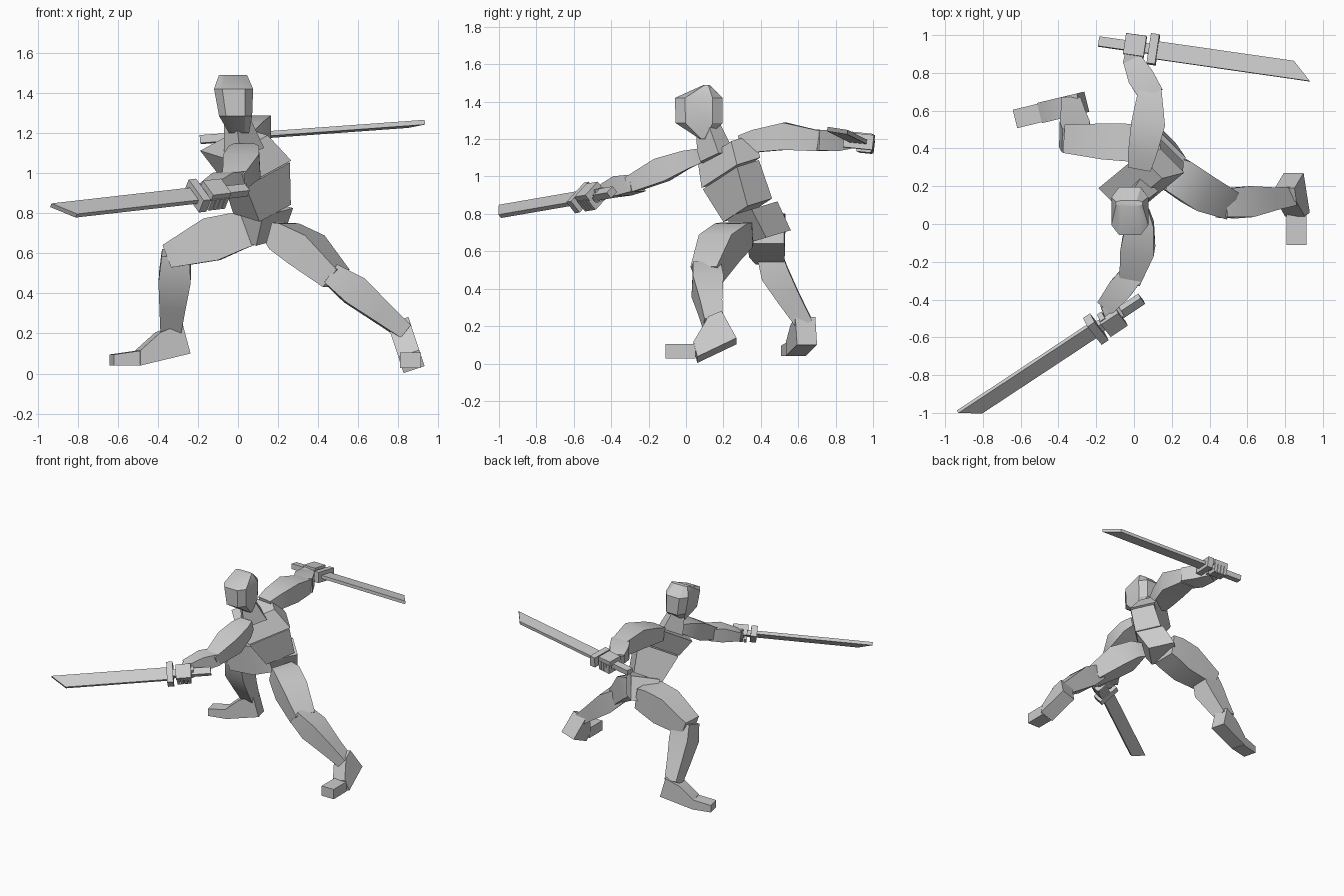
import bpy, bmesh, math
from mathutils import Vector as V

if "Cube" in bpy.data.objects:
    bpy.data.objects.remove(bpy.data.objects["Cube"])

grey = bpy.data.materials.new("plain_grey")
grey.use_nodes = True
grey.diffuse_color = (0.6, 0.6, 0.6, 1)
for node in grey.node_tree.nodes:
    if node.type == 'BSDF_PRINCIPLED':
        node.inputs["Base Color"].default_value = grey.diffuse_color
parts = []


def loft(name, stations, up, tangent=None, corner=0.0):
    """Skin rectangular rings; a station is centre x, y, z, width, height."""
    bm = bmesh.new()
    rings = []
    mids = [V(s[:3]) for s in stations]
    for i, s in enumerate(stations):
        t = V(tangent) if tangent else mids[min(i + 1, len(mids) - 1)] - mids[max(i - 1, 0)]
        t.normalize()
        side = t.cross(V(up)).normalized()
        top = side.cross(t)
        k = 1 - corner
        if corner:
            shape = [(1, -k), (1, k), (k, 1), (-k, 1), (-1, k), (-1, -k), (-k, -1), (k, -1)]
        else:
            shape = [(1, -1), (1, 1), (-1, 1), (-1, -1)]
        rings.append([bm.verts.new(mids[i] + side * a * s[3] / 2 + top * b * s[4] / 2)
                      for a, b in shape])
    for lower, upper in zip(rings, rings[1:]):
        for j in range(len(lower)):
            m = (j + 1) % len(lower)
            bm.faces.new((lower[j], lower[m], upper[m], upper[j]))
    bm.faces.new(rings[0])
    bm.faces.new(rings[-1])
    finish(name, bm)


def slab(name, profile, origin, u, v, n, width):
    """Extrude a flat profile drawn on the axes u, v by a width along n."""
    bm = bmesh.new()
    origin, u, v, n = V(origin), V(u), V(v), V(n).normalized()
    sides = [[bm.verts.new(origin + u * a + v * b + n * s * width / 2) for a, b in profile]
             for s in (-1, 1)]
    for j in range(len(profile)):
        m = (j + 1) % len(profile)
        bm.faces.new((sides[0][j], sides[0][m], sides[1][m], sides[1][j]))
    for ring in sides:
        bm.faces.new(ring)
    finish(name, bm)


def finish(name, bm):
    bmesh.ops.recalc_face_normals(bm, faces=bm.faces[:])
    mesh = bpy.data.meshes.new(name)
    bm.to_mesh(mesh)
    bm.free()
    mesh.materials.append(grey)
    ob = bpy.data.objects.new(name, mesh)
    bpy.context.collection.objects.link(ob)
    parts.append(ob)


def rect(a0, a1, b0, b1):
    return [(a0, b0), (a1, b0), (a1, b1), (a0, b1)]


def sword_and_fist(side, guard, d, e, blade_len):
    """Sword along d with its long edge towards e, held from above by a fist."""
    d = V(d).normalized()
    e = V(e)
    e = (e - d * e.dot(d)).normalized()
    n = d.cross(e)
    # Blade, guard and grip
    slab(side + "_blade", [(0, -.045), (blade_len - .1, -.045), (blade_len, .05), (0, .05)],
         guard, d, e, n, .024)
    slab(side + "_guard", rect(-.02, .025, -.08, .08), guard, d, e, n, .08)
    slab(side + "_grip", rect(-.29, 0, -.026, .026), guard, d, e, n, .04)
    # Palm, curled fingers and thumb
    slab(side + "_palm", rect(-.15, -.04, -.06, .05), V(guard) - n * .03, d, e, n, .04)
    for i in range(4):
        at = -.055 - i * .026
        slab(side + "_finger", rect(at - .011, at + .011, -.064, -.036),
             V(guard) + n * .015, d, e, n, .07)
        slab(side + "_fingertip", rect(at - .011, at + .011, -.055, .015),
             V(guard) + n * .038, d, e, n, .028)
    slab(side + "_thumb", rect(-.075, -.045, .03, .055), guard, d, e, n, .06)


# Head and neck
loft("head", [(.005, .09, 1.2, .1, .03), (-.012, .07, 1.285, .165, .25),
              (-.022, .068, 1.42, .195, .255), (-.025, .11, 1.49, .14, .03)],
     (0, 1, 0), (0, 0, 1), .42)
loft("neck", [(.03, .16, 1.1, .12, .17), (-.005, .12, 1.26, .09, .1)], (1, 1, 0))

# Torso
spine = (-.14, -.42, .9)
loft("chest", [(.09, .24, 1.02, .18, .32), (-.02, .215, 1.15, .18, .3)], (1, 1, 0), spine)
loft("belly", [(.12, .33, .82, .19, .22), (.09, .24, 1.01, .17, .31)], (1, 1, 0), spine)
loft("pelvis", [(.09, .435, .675, .19, .18), (.13, .35, .825, .2, .21)],
     (1, 1, 0), (0, -.3, 1))

# Left leg
loft("left_thigh", [(.18, .27, .7, .18, .11), (.23, .255, .685, .2, .14),
                    (.34, .18, .62, .2, .17), (.49, .11, .475, .155, .115)], (0, 0, 1))
loft("left_shin", [(.46, .11, .5, .15, .11), (.58, .115, .415, .165, .15),
                   (.72, .13, .3, .12, .11), (.83, .145, .21, .1, .08)], (0, 0, 1))
slab("left_foot", [(.06, .02), (.27, .12), (.19, .265), (.12, .235), (.04, .1)],
     (.885, 0, 0), (0, 1, 0), (-.33, 0, 1), (.95, 0, .31), .11)
slab("left_toe", rect(-.11, .05, .028, .105), (.86, 0, 0), (0, 1, 0), (0, 0, 1), (1, 0, 0), .105)

# Right leg
loft("right_thigh", [(.07, .43, .72, .19, .16), (0, .43, .71, .2, .19),
                     (-.13, .435, .67, .19, .22), (-.35, .45, .585, .15, .12)], (0, 0, 1))
loft("right_shin", [(-.31, .44, .6, .14, .13), (-.315, .475, .48, .16, .15),
                    (-.325, .55, .35, .13, .12), (-.335, .635, .21, .1, .09)], (0, 1, 0))
heel = (-.26, .645, 0)
along, across = (1, .24, 0), (-.24, .97, 0)
slab("right_foot", [(.01, .1), (-.24, .04), (-.24, .115), (-.14, .205), (-.03, .25)],
     heel, along, (0, 0, 1), across, .11)
slab("right_toe", [(-.23, .04), (-.37, .04), (-.37, .095), (-.23, .115)],
     heel, along, (0, 0, 1), across, .1)

# Left arm, reaching to the front
loft("left_upper_arm", [(.03, .07, 1.11, .1, .08), (.03, 0, 1.09, .15, .1),
                        (.02, -.13, 1.035, .18, .13), (-.02, -.3, .955, .11, .085)], (0, 0, 1))
loft("left_forearm", [(-.005, -.26, .965, .12, .09), (-.07, -.34, .95, .13, .105),
                      (-.15, -.44, .915, .1, .065)], (0, 0, 1))
sword_and_fist("left", (-.2, -.555, .888), (-.72, -.475, -.082), (-.045, .06, .065), .855)
loft("left_wrist", [(-.14, -.42, .92, .08, .06), (-.1, -.5, .895, .1, .07)], (0, 0, 1))

# Right arm, reaching to the back
loft("right_upper_arm", [(.03, .3, 1.17, .12, .1), (.045, .38, 1.19, .15, .12),
                         (.075, .53, 1.215, .18, .145), (.085, .71, 1.19, .12, .11)], (0, 0, 1))
loft("right_forearm", [(.095, .68, 1.195, .13, .11), (.035, .78, 1.19, .14, .11),
                       (-.01, .87, 1.185, .1, .07)], (0, 0, 1))
sword_and_fist("right", (.1, .925, 1.188), (.8, -.115, .058), (-.14, -.98, .1), .85)
loft("right_wrist", [(-.015, .84, 1.185, .09, .06), (.01, .94, 1.19, .1, .07)], (0, 0, 1))

# Soft shading inside the bulges, crisp edges elsewhere
bpy.ops.object.select_all(action='DESELECT')
for ob in parts:
    ob.select_set(True)
bpy.context.view_layer.objects.active = parts[0]
bpy.ops.object.shade_smooth_by_angle(angle=math.radians(30))
